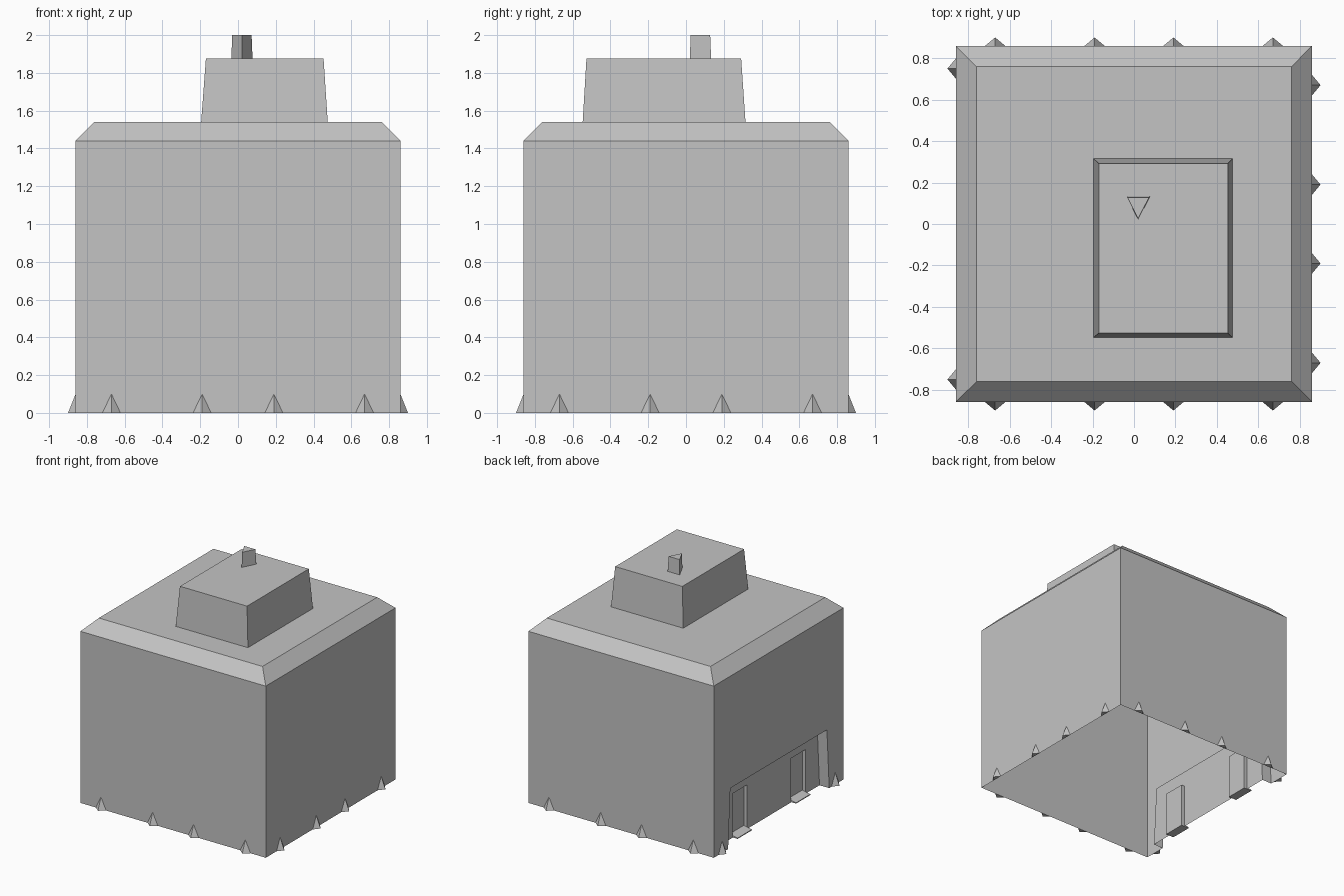
import bpy
import bmesh
from mathutils import Matrix, Vector
from math import pi

cube = bpy.data.objects.get("Cube")
if cube:
    bpy.data.objects.remove(cube, do_unlink=True)

concrete = bpy.data.materials.new("plain_grey")
concrete.use_nodes = True
GREY = (0.55, 0.55, 0.55, 1)
concrete.diffuse_color = GREY
concrete.node_tree.nodes["Principled BSDF"].inputs["Base Color"].default_value = GREY


def face(bm, pts):
    bm.faces.new([bm.verts.new(p) for p in pts])


def finish(bm, name):
    bmesh.ops.remove_doubles(bm, verts=bm.verts, dist=0.0005)
    mesh = bpy.data.meshes.new(name)
    bm.to_mesh(mesh)
    bm.free()
    mesh.materials.append(concrete)
    obj = bpy.data.objects.new(name, mesh)
    bpy.context.collection.objects.link(obj)
    return obj


def rect(x0, x1, y0, y1):
    return [(x0, y0), (x1, y0), (x1, y1), (x0, y1)]


def loft(bm, low, high, z0, z1, cap=True, skip=()):
    """Sides between two counter-clockwise outlines, with an optional top."""
    n = len(low)
    for i in range(n):
        if i not in skip:
            j = (i + 1) % n
            face(bm, [(*low[i], z0), (*low[j], z0), (*high[j], z1), (*high[i], z1)])
    if cap:
        face(bm, [(*p, z1) for p in high])


def left_facing(bm, x, outline):
    """Flat face toward -x from a counter-clockwise (y, z) outline."""
    face(bm, [(x, y, z) for y, z in reversed(outline)])


def reveal(bm, outline, x0, x1):
    for (ya, za), (yb, zb) in zip(outline, outline[1:]):
        face(bm, [(x0, ya, za), (x0, yb, zb), (x1, yb, zb), (x1, ya, za)])


W, EAVE, ROOF = 0.86, 1.44, 1.54
PANEL, DOOR = -W + 0.09, -W + 0.12

# Hollow walls with a wide entrance recess on one side
bm = bmesh.new()
body = rect(-W, W, -W, W)
loft(bm, body, body, 0, EAVE, cap=False, skip=(3,))
bay = [(-0.67, 0), (-0.64, 0.5), (0.64, 0.5), (0.67, 0)]
left_facing(bm, -W, [(-W, 0)] + bay + [(W, 0), (W, EAVE), (-W, EAVE)])
reveal(bm, bay, -W, PANEL)

# Recessed panel with two doorways
doors = []
for y0, y1 in ((-0.485, -0.295), (0.29, 0.48)):
    doors.append([(y0, 0), (y0, 0.37), (y1, 0.37), (y1, 0)])
left_facing(bm, PANEL, [bay[0]] + doors[0] + doors[1] + [bay[3], bay[2], bay[1]])
for door in doors:
    reveal(bm, door, PANEL, DOOR)
    left_facing(bm, DOOR, door[::-1])
finish(bm, "walls")

# Door steps, sloping gently outward
for side, door in zip(("front", "back"), doors):
    bm = bmesh.new()
    bmesh.ops.create_cube(bm, size=1)
    y0, y1 = door[0][0], door[3][0]
    for v in bm.verts:
        outer = v.co.x < 0
        top = v.co.z > 0
        v.co = Vector((PANEL - 0.045 if outer else DOOR,
                       y0 if v.co.y < 0 else y1,
                       (0.008 if outer else 0.022) if top else 0.001))
    finish(bm, side + "_door_step")

# Chamfered roof
bm = bmesh.new()
T = W - 0.1
loft(bm, body, rect(-T, T, -T, T), EAVE, ROOF)
finish(bm, "chamfered_roof")

# Tapered rooftop block
bm = bmesh.new()
loft(bm, rect(-0.195, 0.475, -0.547, 0.315), rect(-0.17, 0.453, -0.527, 0.292), ROOF, 1.875)
finish(bm, "rooftop_block")

# Three-sided chimney
bm = bmesh.new()
loft(bm, [(0.02, 0.02), (0.077, 0.133), (-0.035, 0.133)],
     [(0.02, 0.025), (0.072, 0.128), (-0.031, 0.128)], 1.875, 2.0)
finish(bm, "chimney")


# Small buttress spikes along the foot of each wall
def spike(bm, matrix):
    a, l, r, t = [matrix @ Vector(p) for p in
                  ((0, 0, 0.1), (-0.048, 0, 0), (0.048, 0, 0), (0, -0.04, 0))]
    face(bm, [l, t, a])
    face(bm, [t, r, a])
    face(bm, [l, r, t])


even = (-0.67, -0.19, 0.19, 0.67)
for name, turn, places in (("front", 0, even), ("left", 1, even),
                           ("back", 2, even), ("right", 3, (-0.75, 0.75))):
    bm = bmesh.new()
    for p in places:
        spike(bm, Matrix.Rotation(turn * pi / 2, 4, "Z") @ Matrix.Translation((p, -W, 0)))
    finish(bm, name + "_wall_spikes")
